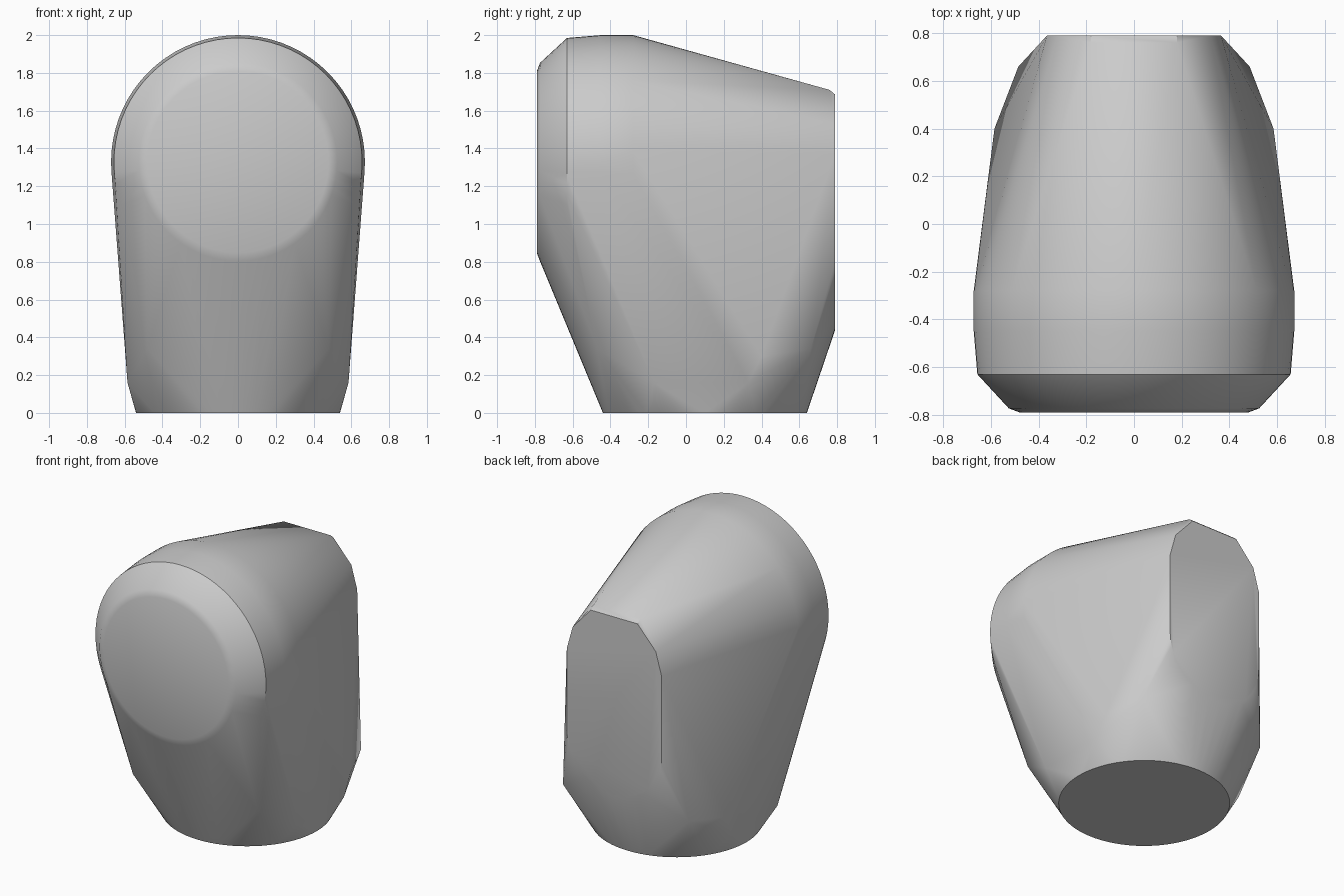
import bpy, bmesh
from math import sin, cos, pi, radians

cube = bpy.data.objects.get("Cube")
if cube:
    bpy.data.objects.remove(cube, do_unlink=True)

SEGMENTS = 72
points = []


def upright_arc(y, z, radius, start=0, end=2 * pi, count=SEGMENTS):
    """Arc facing the front, from the start angle to the end angle."""
    for i in range(count + 1):
        a = start + (end - start) * i / count
        points.append((radius * cos(a), y, z + radius * sin(a)))


def mirrored(x, y, z):
    points.extend([(x, y, z), (-x, y, z)])


# Rounded front drum: rings of growing radius from the flat front face
for y, radius in [(-0.79, 0.48), (-0.773, 0.525), (-0.63, 0.657),
                  (-0.45, 0.672), (-0.28, 0.672)]:
    upright_arc(y, 1.328, radius)

# Flat back plate: round bottom, straight sides, chamfered top
upright_arc(0.79, 0.805, 0.365, pi, 2 * pi, 24)
for x, z in [(0.365, 1.37), (0.32, 1.53), (0.18, 1.685)]:
    mirrored(x, 0.79, z)
mirrored(0.18, 0.76, 1.71)

# Round base
for i in range(SEGMENTS):
    a = 2 * pi * i / SEGMENTS
    points.append((0.54 * cos(a), 0.1 + 0.54 * sin(a), 0))

# Flared lower corners above the base
mirrored(0.48, -0.47, 0.34)
mirrored(0.485, 0.66, 0.34)
mirrored(0.585, -0.17, 0.16)
mirrored(0.585, 0.33, 0.16)
mirrored(0.585, 0.40, 0.30)

# Wrap everything in one convex skin
bm = bmesh.new()
for p in points:
    bm.verts.new(p)
bmesh.ops.remove_doubles(bm, verts=bm.verts, dist=0.0005)
hull = bmesh.ops.convex_hull(bm, input=bm.verts)
loose = {v for v in hull["geom_interior"] + hull["geom_unused"]
         if isinstance(v, bmesh.types.BMVert)}
bmesh.ops.delete(bm, geom=list(loose), context="VERTS")
bmesh.ops.dissolve_limit(bm, angle_limit=radians(0.3), verts=bm.verts, edges=bm.edges)
bmesh.ops.recalc_face_normals(bm, faces=bm.faces)

mesh = bpy.data.meshes.new("body_shell")
bm.to_mesh(mesh)
bm.free()
body = bpy.data.objects.new("body_shell", mesh)
bpy.context.collection.objects.link(body)

# Plain grey finish
grey = bpy.data.materials.new("light_grey")
grey.use_nodes = True
colour = (0.6, 0.6, 0.6, 1)
grey.diffuse_color = colour
grey.node_tree.nodes["Principled BSDF"].inputs["Base Color"].default_value = colour
mesh.materials.append(grey)

bpy.ops.object.select_all(action="DESELECT")
body.select_set(True)
bpy.context.view_layer.objects.active = body
bpy.ops.object.shade_smooth_by_angle(angle=radians(30))
